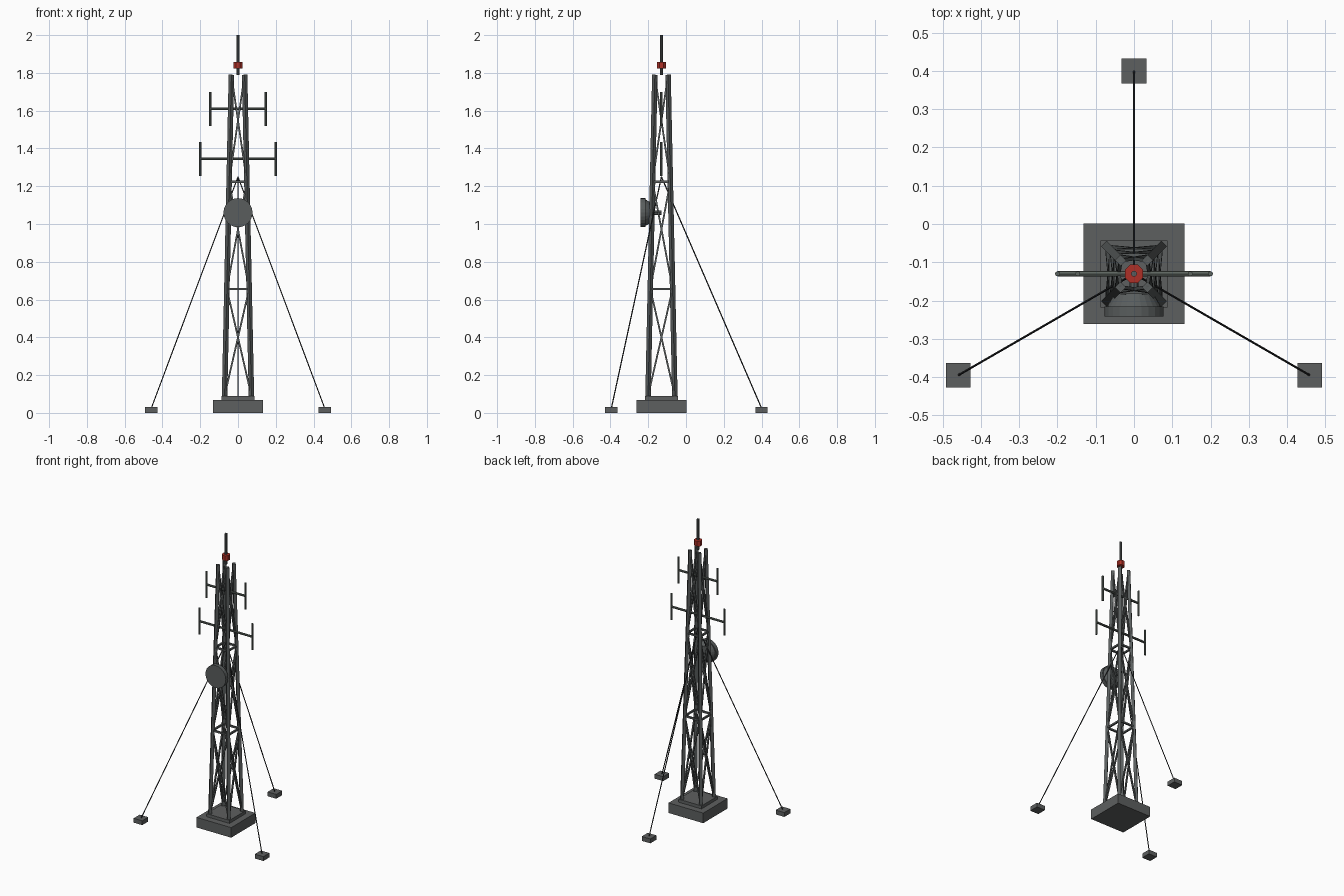
import bpy, math
from mathutils import Vector, Matrix

if "Cube" in bpy.data.objects:
    bpy.data.objects.remove(bpy.data.objects["Cube"], do_unlink=True)


def material(name, rgb):
    m = bpy.data.materials.new(name)
    m.use_nodes = True
    m.diffuse_color = (*rgb, 1)
    bsdf = m.node_tree.nodes["Principled BSDF"]
    bsdf.inputs["Base Color"].default_value = (*rgb, 1)
    return m


CONCRETE = material("concrete grey", (0.11, 0.115, 0.115))
STEEL = material("steel grey", (0.10, 0.11, 0.11))
ANTENNA = material("antenna grey", (0.11, 0.13, 0.115))
CABLE = material("dark cable", (0.03, 0.032, 0.035))
RED = material("beacon red", (0.42, 0.03, 0.02))

CY = -0.13                       # tower axis
Z0, Z1 = 0.09, 1.79              # lattice bottom and top
R0, R1 = 0.071, 0.035            # lattice half widths


def finish(name, mat):
    ob = bpy.context.object
    ob.name = name
    ob.data.materials.append(mat)
    return ob


def box(name, centre, size, mat):
    bpy.ops.mesh.primitive_cube_add(size=1, location=centre)
    ob = finish(name, mat)
    ob.scale = size
    return ob


def rod(name, a, b, r, mat, sides=8, twist=0.0, r2=None):
    """Straight bar from a to b, turned by twist about its own axis."""
    a, b = Vector(a), Vector(b)
    d = b - a
    bpy.ops.mesh.primitive_cone_add(vertices=sides, radius1=r, depth=d.length,
                                    radius2=r if r2 is None else r2)
    ob = finish(name, mat)
    turn = Vector((0, 0, 1)).rotation_difference(d).to_matrix().to_4x4()
    ob.matrix_world = (Matrix.Translation((a + b) / 2) @ turn
                       @ Matrix.Rotation(twist, 4, "Z"))
    return ob


def corner(i, z):
    """Point on the centre line of leg i at height z."""
    w = R0 + (R1 - R0) * (z - Z0) / (Z1 - Z0)
    t = math.radians(45 + 90 * i)
    return Vector((w * math.sqrt(2) * math.cos(t),
                   CY + w * math.sqrt(2) * math.sin(t), z))


# Foundation
box("foundation", (0, CY, 0.0345), (0.263, 0.263, 0.069), CONCRETE)
box("foundation_plinth", (0, CY, 0.079), (0.175, 0.175, 0.022), CONCRETE)

# Lattice: four legs, three bays of crossed braces, two rings
levels = [Z0 + (Z1 - Z0) * k / 3 for k in range(4)]
for i in range(4):
    rod(f"leg_{i + 1}", corner(i, Z0), corner(i, Z1), 0.0145, STEEL, sides=4)
    j = (i + 1) % 4
    for k in range(3):
        lo, hi = levels[k], levels[k + 1]
        rod(f"brace_{i + 1}_{k + 1}_a", corner(i, lo), corner(j, hi), 0.0065, STEEL, 4, math.pi / 4)
        rod(f"brace_{i + 1}_{k + 1}_b", corner(j, lo), corner(i, hi), 0.0065, STEEL, 4, math.pi / 4)
        if k:
            rod(f"ring_bar_{i + 1}_{k}", corner(i, lo), corner(j, lo), 0.008, STEEL, 4, math.pi / 4)

# Cross arms with upright elements
for label, z, half in (("upper", 1.61, 0.147), ("lower", 1.345, 0.2)):
    rod(f"{label}_cross_arm", (-half, CY, z), (half, CY, z), 0.0075, ANTENNA)
    for side, x in (("left", half), ("right", -half)):
        rod(f"{label}_{side}_element", (x, CY, z - 0.09), (x, CY, z + 0.09), 0.0065, ANTENNA)

# Dish: drum with a tapered back and a mounting stub
DZ = 1.06
rod("dish_drum", (0, -0.242, DZ), (0, -0.215, DZ), 0.077, STEEL, 24)
rod("dish_back", (0, -0.215, DZ), (0, -0.18, DZ), 0.07, STEEL, 24, r2=0.05)
rod("dish_mount", (0, -0.185, DZ), (0, CY, DZ), 0.012, STEEL)

# Mast and beacon
rod("mast", (0, CY, Z1), (0, CY, 2.0), 0.008, STEEL)
rod("beacon", (0, CY, 1.822), (0, CY, 1.857), 0.026, RED, 8, math.pi / 8)

# Guy wires and anchor blocks
for i, name in enumerate(("back", "right", "left")):
    t = math.radians(90 + 120 * i)
    x, y = 0.53 * math.cos(t), CY + 0.53 * math.sin(t)
    box(f"{name}_anchor", (x, y, 0.015), (0.065, 0.065, 0.03), CONCRETE)
    rod(f"{name}_guy_wire", (x, y, 0.025), (0, CY, 1.25), 0.0032, CABLE, 6)
